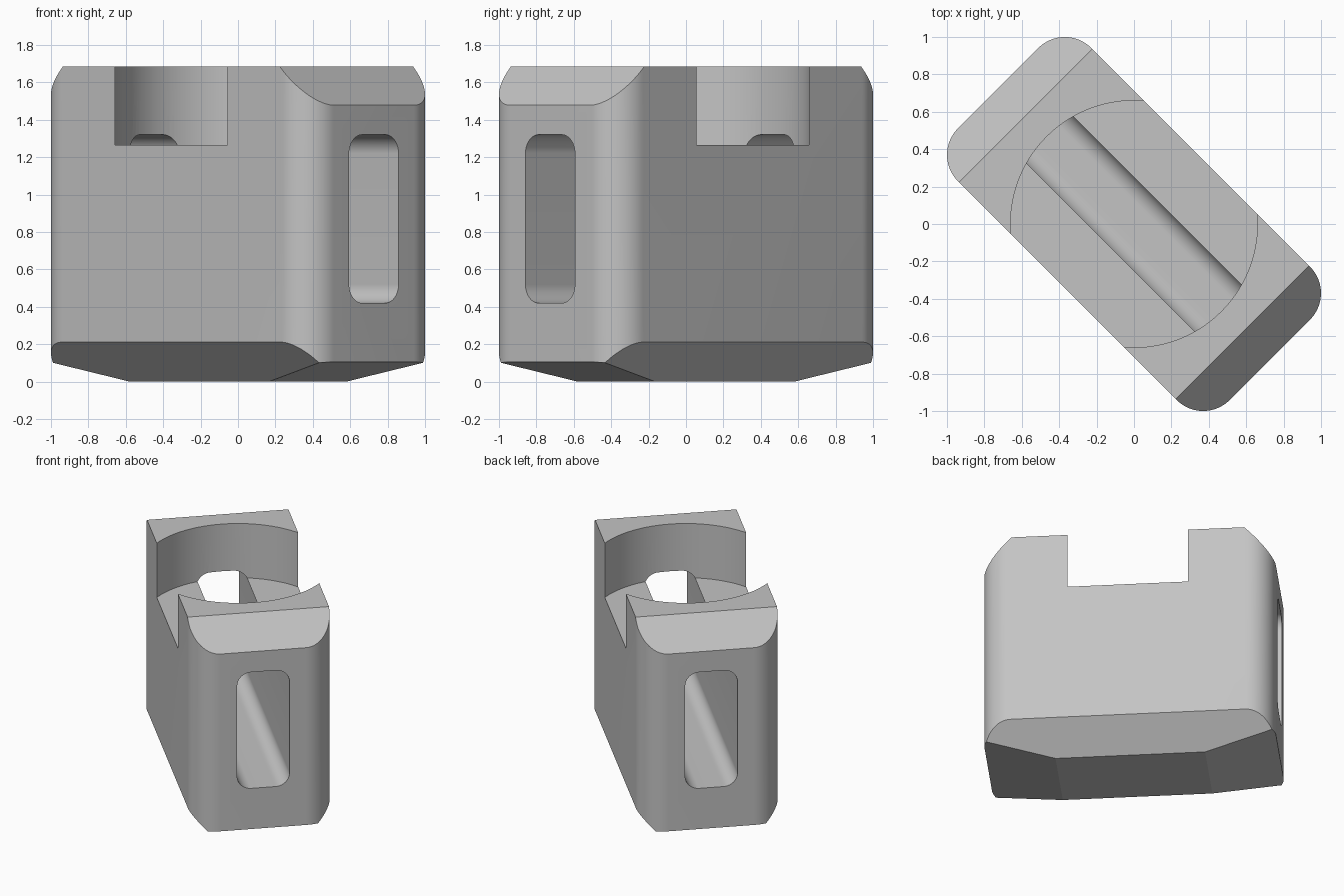
import bpy
import bmesh
from math import cos, sin, pi, radians
from mathutils import Matrix, Vector

if "Cube" in bpy.data.objects:
    bpy.data.objects.remove(bpy.data.objects["Cube"])

LENGTH, WIDTH, HEIGHT = 1.027, 0.504, 1.685   # half length, half width, full height
TURN = Matrix.Rotation(radians(-45), 4, "Z")  # block stands diagonally


def rounded_rect(a, b, r, steps=20):
    """Outline of a rectangle with half sizes a, b and corner radius r."""
    points = []
    for i, (sx, sy) in enumerate([(1, 1), (-1, 1), (-1, -1), (1, -1)]):
        for k in range(steps + 1):
            t = (i + k / steps) * pi / 2
            points.append((sx * (a - r) + r * cos(t), sy * (b - r) + r * sin(t)))
    return points


def prism(outline, height):
    """Extrude an outline upwards from z = 0."""
    bm = bmesh.new()
    face = bm.faces.new([bm.verts.new((x, y, 0)) for x, y in outline])
    out = bmesh.ops.extrude_face_region(bm, geom=[face])
    verts = [v for v in out["geom"] if isinstance(v, bmesh.types.BMVert)]
    bmesh.ops.translate(bm, verts=verts, vec=(0, 0, height))
    bmesh.ops.recalc_face_normals(bm, faces=bm.faces)
    return bm


def slice_off(bm, point, normal):
    """Cut away everything on the outer side of a plane and close the cut."""
    geom = bm.verts[:] + bm.edges[:] + bm.faces[:]
    cut = bmesh.ops.bisect_plane(bm, geom=geom, plane_co=point,
                                 plane_no=Vector(normal).normalized(),
                                 clear_outer=True, dist=1e-5)
    edges = [e for e in cut["geom_cut"] if isinstance(e, bmesh.types.BMEdge)]
    bmesh.ops.contextual_create(bm, geom=edges)
    bmesh.ops.recalc_face_normals(bm, faces=bm.faces)


def to_object(bm, name):
    mesh = bpy.data.meshes.new(name)
    bm.transform(TURN)
    bm.to_mesh(mesh)
    bm.free()
    obj = bpy.data.objects.new(name, mesh)
    bpy.context.collection.objects.link(obj)
    return obj


# Block with rounded upright corners and sloped edges
bm = prism(rounded_rect(LENGTH, WIDTH, 0.2), HEIGHT)
for s in (1, -1):
    slice_off(bm, (s * 0.82, 0, HEIGHT), (s, 0, 1))          # top end bevel
    slice_off(bm, (0, s * 0.293, 0), (0, s, -1))             # bottom side bevel
    slice_off(bm, (s * 0.527, 0, 0), (s * 0.21, 0, -1))      # bottom end ramp
block = to_object(bm, "slotted_block")

# Round seat in the top
bm = prism([(0.66 * cos(t * pi / 64), 0.66 * sin(t * pi / 64)) for t in range(128)], 1)
bm.transform(Matrix.Translation((0, 0, 1.265)))
seat = to_object(bm, "seat_cutter")

# Rounded slot running through from end to end
bm = prism(rounded_rect(0.45, 0.187, 0.1), 3)
bm.transform(Matrix.Translation((-1.5, 0, 0.87)) @ Matrix.Rotation(pi / 2, 4, "Y"))
slot = to_object(bm, "slot_cutter")

# Cut both shapes out of the block
bpy.context.view_layer.objects.active = block
block.select_set(True)
for cutter in (seat, slot):
    cutter.hide_render = True
    mod = block.modifiers.new(cutter.name, "BOOLEAN")
    mod.operation = "DIFFERENCE"
    mod.solver = "EXACT"
    mod.object = cutter
    bpy.ops.object.modifier_apply(modifier=mod.name)
    bpy.data.objects.remove(cutter)

# Plain grey finish
grey = bpy.data.materials.new("light_grey")
grey.use_nodes = True
colour = (0.55, 0.55, 0.55, 1)
grey.diffuse_color = colour
grey.node_tree.nodes["Principled BSDF"].inputs["Base Color"].default_value = colour
block.data.materials.clear()
block.data.materials.append(grey)
bpy.ops.object.shade_smooth_by_angle(angle=radians(8))
